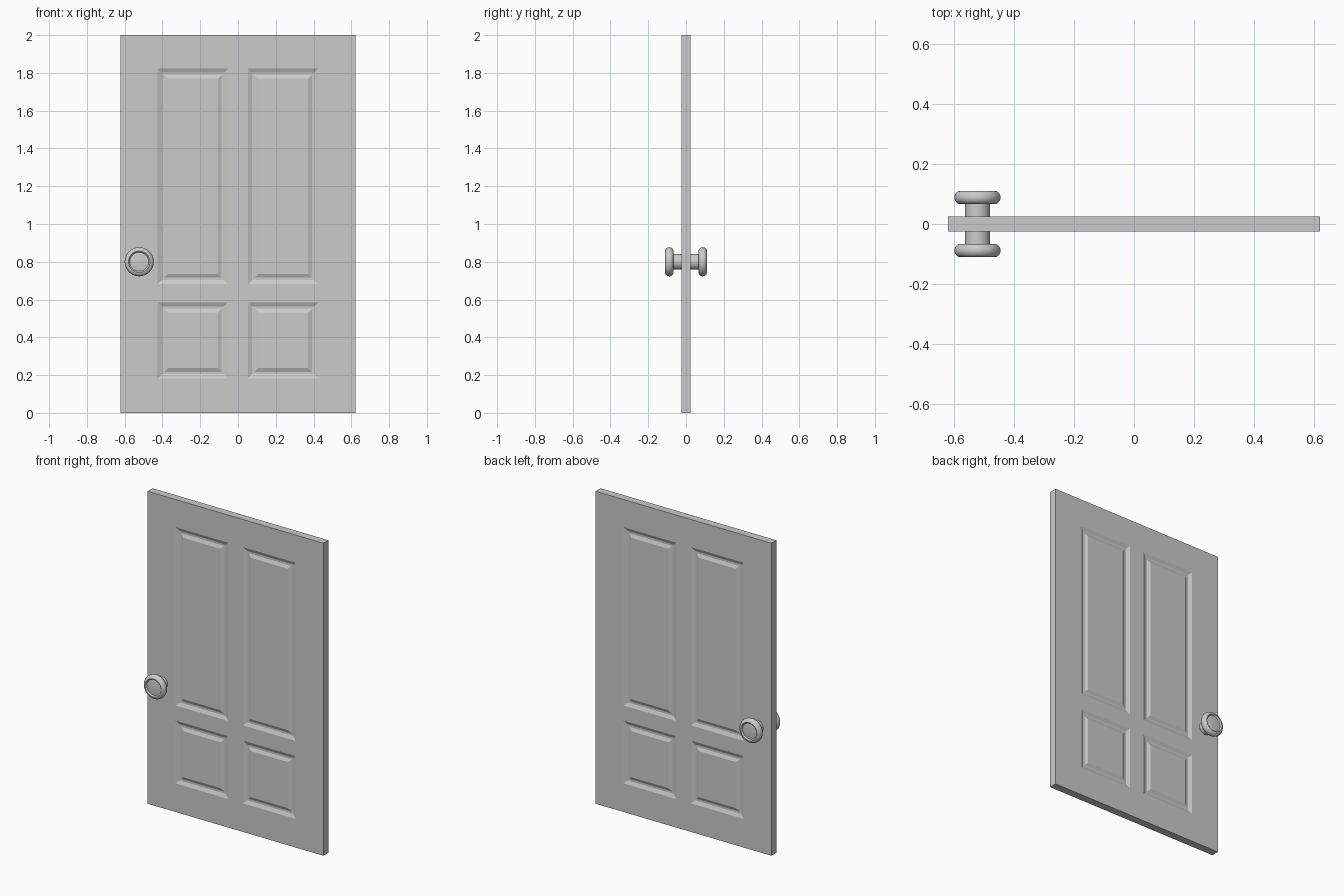
import bpy, bmesh, math
from mathutils import Vector

if "Cube" in bpy.data.objects:
    bpy.data.objects.remove(bpy.data.objects["Cube"])

W, T, H = 0.622, 0.025, 2.0          # half width, half thickness, height
COLS = [(-0.425, -0.053), (0.053, 0.425)]
ROWS = [(0.183, 0.585), (0.682, 1.823)]
KX, KZ = -0.523, 0.80                # knob centre


def finish(bm, name):
    bmesh.ops.recalc_face_normals(bm, faces=bm.faces[:])
    mesh = bpy.data.meshes.new(name)
    bm.to_mesh(mesh)
    bm.free()
    ob = bpy.data.objects.new(name, mesh)
    bpy.context.collection.objects.link(ob)
    return ob


# Door slab, cut along the panel borders
bm = bmesh.new()
bmesh.ops.create_cube(bm, size=1)
for v in bm.verts:
    v.co = Vector((v.co.x * 2 * W, v.co.y * 2 * T, (v.co.z + 0.5) * H))
cuts = [((x, 0, 0), (1, 0, 0)) for c in COLS for x in c]
cuts += [((0, 0, z), (0, 0, 1)) for r in ROWS for z in r]
for co, no in cuts:
    bmesh.ops.bisect_plane(bm, geom=bm.verts[:] + bm.edges[:] + bm.faces[:],
                           plane_co=co, plane_no=no)
bm.normal_update()


def is_panel(f):
    c = f.calc_center_median()
    return (abs(f.normal.y) > 0.5
            and any(a < c.x < b for a, b in COLS)
            and any(a < c.z < b for a, b in ROWS))


# Moulded panels on both sides: slope in, flat groove, raised field
panels = [f for f in bm.faces if is_panel(f)]
for width, depth in ((0.022, -0.01), (0.012, 0.0), (0.02, 0.009)):
    bmesh.ops.inset_individual(bm, faces=panels, thickness=width, depth=depth,
                               use_even_offset=True)
finish(bm, "door_panel")


# Knob profile: (radius, distance from door centre), stem, rounded rim, dished face
profile = [(0, 0.02), (0.042, 0.02), (0.042, 0.066), (0.056, 0.066)]
for i in range(1, 12):
    a = -math.pi / 2 + math.pi * i / 12
    profile.append((0.056 + 0.021 * math.cos(a), 0.0885 + 0.0225 * math.sin(a)))
profile += [(0.057, 0.111), (0.053, 0.108), (0.050, 0.103), (0.035, 0.105), (0, 0.107)]


def knob(name, side):
    bm = bmesh.new()
    vs = [bm.verts.new((KX + r, side * y, KZ)) for r, y in profile]
    es = [bm.edges.new(p) for p in zip(vs, vs[1:])]
    bmesh.ops.spin(bm, geom=vs + es, cent=(KX, 0, KZ), axis=(0, 1, 0),
                   angle=2 * math.pi, steps=40, use_merge=True)
    bmesh.ops.remove_doubles(bm, verts=bm.verts[:], dist=1e-5)
    ob = finish(bm, name)
    bpy.ops.object.select_all(action='DESELECT')
    ob.select_set(True)
    bpy.context.view_layer.objects.active = ob
    bpy.ops.object.shade_smooth_by_angle(angle=math.radians(35))


# Front and back knobs
knob("front_knob", -1)
knob("back_knob", 1)
